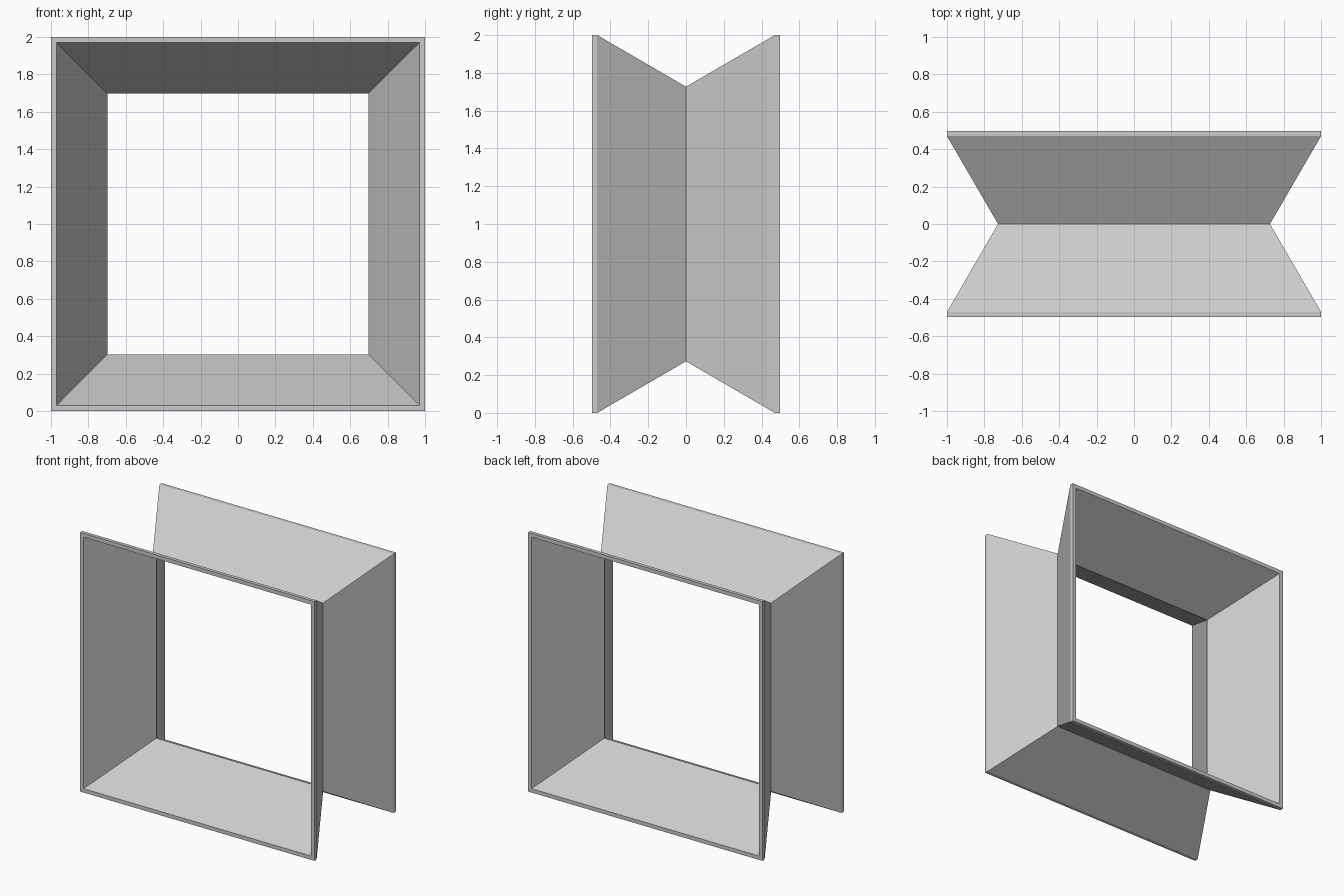
import bpy
import bmesh

cube = bpy.data.objects.get("Cube")
if cube:
    bpy.data.objects.remove(cube, do_unlink=True)

# Single grey material
grey = bpy.data.materials.new("plain grey")
grey.use_nodes = True
colour = (0.6, 0.6, 0.6, 1.0)
grey.diffuse_color = colour
grey.node_tree.nodes["Principled BSDF"].inputs["Base Color"].default_value = colour

# Half of the V-shaped wall section: (half width of the square, depth)
OUTER = [(0.727, 0.0), (1.0, 0.47)]
RIM = [(1.0, 0.497), (0.97, 0.497)]
INNER = [(0.697, 0.0)]


def mirrored_section():
    back = OUTER + RIM + INNER
    front = [(h, -d) for h, d in reversed(RIM)] + [(h, -d) for h, d in reversed(OUTER[1:])]
    return back + front


def square_loop(bm, half, depth):
    corners = [(-1, -1), (1, -1), (1, 1), (-1, 1)]
    return [bm.verts.new((sx * half, depth, 1 + sz * half)) for sx, sz in corners]


# Sweep the section around the square with mitred corners
bm = bmesh.new()
loops = [square_loop(bm, h, d) for h, d in mirrored_section()]
for i, a in enumerate(loops):
    b = loops[(i + 1) % len(loops)]
    for k in range(4):
        n = (k + 1) % 4
        bm.faces.new((a[k], a[n], b[n], b[k]))
bmesh.ops.recalc_face_normals(bm, faces=bm.faces)

mesh = bpy.data.meshes.new("flared_square_frame")
bm.to_mesh(mesh)
bm.free()
mesh.materials.append(grey)
frame = bpy.data.objects.new("flared_square_frame", mesh)
bpy.context.collection.objects.link(frame)
